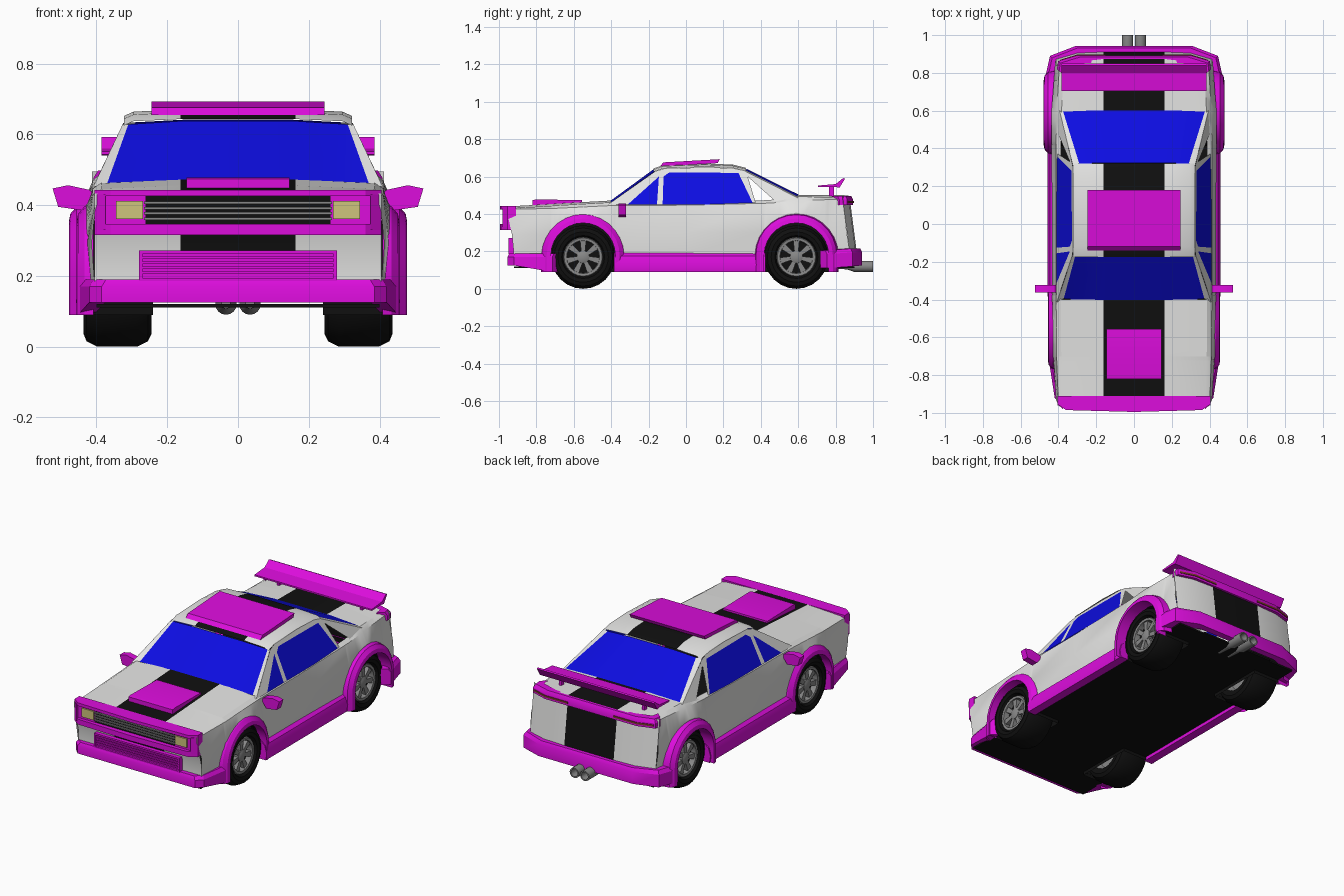
import bpy, bmesh
from math import sin, cos, pi, radians
from mathutils import Vector

if "Cube" in bpy.data.objects:
    bpy.data.objects.remove(bpy.data.objects["Cube"])


def material(name, rgb):
    m = bpy.data.materials.new(name)
    m.diffuse_color = (*rgb, 1)
    m.use_nodes = True
    m.node_tree.nodes["Principled BSDF"].inputs["Base Color"].default_value = m.diffuse_color
    return m


WHITE = material("white_paint", (0.78, 0.78, 0.77))
PINK = material("magenta_trim", (0.72, 0.004, 0.72))
BLACK = material("black", (0.005, 0.005, 0.005))
BLUE = material("blue_glass", (0.004, 0.004, 0.75))
GREY = material("grey_metal", (0.25, 0.25, 0.25))
YELLOW = material("headlight_yellow", (0.62, 0.56, 0.2))
RED = material("tail_red", (0.2, 0.04, 0.03))


def make(name, data, mats, index=None, shell=None):
    """Mesh object; shell = point that open surfaces must face away from."""
    verts, faces = data
    me = bpy.data.meshes.new(name)
    me.from_pydata([tuple(v) for v in verts], [], faces)
    for m in mats:
        me.materials.append(m)
    if index:
        for p, i in zip(me.polygons, index):
            p.material_index = i
    bm = bmesh.new()
    bm.from_mesh(me)
    if shell is None:
        bmesh.ops.remove_doubles(bm, verts=bm.verts, dist=1e-5)
        bmesh.ops.recalc_face_normals(bm, faces=bm.faces)
    else:
        bm.normal_update()
        for f in bm.faces:
            if f.normal.dot(f.calc_center_median() - Vector(shell)) < 0:
                f.normal_flip()
    bm.to_mesh(me)
    bm.free()
    ob = bpy.data.objects.new(name, me)
    bpy.context.collection.objects.link(ob)
    return ob


def merge(parts):
    verts, faces = [], []
    for v, f in parts:
        n = len(verts)
        verts += v
        faces += [[i + n for i in q] for q in f]
    return verts, faces


def grid(rows, wrap=False):
    n, m = len(rows), len(rows[0])
    faces = [(i * m + j, i * m + j + 1, (i + 1) % n * m + j + 1, (i + 1) % n * m + j)
             for i in range(n if wrap else n - 1) for j in range(m - 1)]
    return [p for r in rows for p in r], faces


def prism(pts, axis, a, b):
    put = {"x": lambda u, v, w: (w, u, v), "y": lambda u, v, w: (u, w, v),
           "z": lambda u, v, w: (u, v, w)}[axis]
    n = len(pts)
    faces = [list(range(n)), list(range(n, 2 * n))]
    faces += [(i, (i + 1) % n, n + (i + 1) % n, n + i) for i in range(n)]
    return [put(u, v, w) for w in (a, b) for u, v in pts], faces


def box(x0, x1, y0, y1, z0, z1):
    return prism([(x0, y0), (x1, y0), (x1, y1), (x0, y1)], "z", z0, z1)


def lathe(profile, put, n=24):
    return grid([[put(w, r * cos(2 * pi * k / n), r * sin(2 * pi * k / n)) for w, r in profile]
                 for k in range(n)], True)


def flip(data):
    return [(-x, y, z) for x, y, z in data[0]], data[1]


def both(data):
    return merge([data, flip(data)])


def band(half, sy, closed=True):
    """Bumper strip round one end of the car from half plan points (x, y, z0, z1)."""
    pts = half + ([(-x, y, a, b) for x, y, a, b in reversed(half)] if closed else [])
    rows = []
    for x, y, a, b in pts:
        s = 1 if x > 0 else -1
        xi, yi = x - s * 0.045, y - sy * 0.04
        rows.append([(xi, yi, a), (x, y, a), (x, y, b - 0.02), (x - s * 0.012, y - sy * 0.01, b), (xi, yi, b)])
    v, f = grid(rows)
    return v, f + [(0, 1, 2, 3, 4), tuple(range(len(v) - 5, len(v)))]


AXLES = (-0.55, 0.59)
AXZ = 0.18

# lower body: cross-sections along y, lower edge follows the wheel openings
KEYS = [(-0.92, .405, .40, .425, .44), (-0.70, .42, .41, .43, .455), (-0.40, .425, .412, .445, .472),
        (0.0, .425, .412, .447, .465), (0.45, .43, .412, .458, .485), (0.58, .43, .41, .47, .503),
        (0.84, .41, .395, .48, .50)]


def section(y):
    for a, b in zip(KEYS, KEYS[1:]):
        if a[0] <= y <= b[0]:
            t = (y - a[0]) / (b[0] - a[0])
            return [p + (q - p) * t for p, q in zip(a, b)][1:]


def end_y(x, z, y):
    if y < -0.91:
        return y - 0.04 * min(1, max(0, (z - 0.25) / 0.15))
    if y > 0.83:
        return y + 0.13 * (0.49 - z) + 0.035 * (1 - max(0, (abs(x) - 0.28) / 0.12))
    return y


ys = sorted([k[0] for k in KEYS] + [c + 0.175 * cos(k * pi / 12) for c in AXLES for k in range(13)])
rows = []
for y in ys:
    xl, xs, zs, zt = section(y)
    zb = AXZ + max([max(0, 0.175 ** 2 - (y - c) ** 2) ** 0.5 for c in AXLES])
    half = [(xl, zb), (xl + 0.008, zb + 0.45 * (zs - zb)), (xs, zs), (xs - 0.025, zt - 0.01), (0.162, zt)]
    full = half + [(-x, z) for x, z in reversed(half)]
    rows.append([(x, end_y(x, z, y), z) for x, z in full])
verts, faces = grid(rows)
keep = []
for f in faces:
    cy = sum(verts[i][1] for i in f) / 4
    if not (f[0] % 10 in (3, 4, 5) and -0.40 < cy < 0.58):
        keep.append(f)
make("body", (verts, keep), [WHITE, BLACK], [int(f[0] % 10 == 4) for f in keep], (0, 0, 0.25))

# front and rear panels with the centre stripe
for name, y, xe, zs in (("front_panel", -0.92, .405, (.18, .25, .32, .40, .432)),
                        ("rear_panel", 0.84, .413, (.18, .27, .36, .45, .495))):
    cols = (-xe, -.30, -.162, .162, .30, xe)
    d = grid([[(x, end_y(x, z, y), z) for x in cols] for z in zs])
    make(name, d, [WHITE, BLACK], [int(f[0] % 6 == 2) for f in d[1]], (0, 0, 0.25))


# cabin sides: pillars, rail and glass lying in the leaning side plane
def side(pts):
    return [(0.41 - (z - 0.45) * 0.47, y, z) for y, z in pts], [list(range(len(pts)))]


frame = [
    [(-.415, .452), (-.31, .452), (-.145, .60), (-.165, .628)],
    [(-.155, .452), (-.125, .452), (-.12, .60), (-.145, .60)],
    [(-.165, .628), (-.145, .60), (-.12, .60), (-.09, .622), (-.12, .642)],
    [(-.12, .642), (-.09, .622), (.28, .62), (.31, .632), (.25, .645), (.1, .65)],
    [(.28, .62), (.36, .452), (.375, .452), (.33, .60), (.31, .632)],
    [(.31, .632), (.33, .60), (.475, .47), (.60, .485)],
    [(.375, .452), (.42, .455), (.475, .47), (.60, .485), (.60, .455)]]
glass = [[(-.31, .452), (-.155, .452), (-.145, .60)],
         [(-.125, .452), (.36, .452), (.28, .62), (-.09, .622), (-.12, .60)]]
MID = (0, 0.08, 0.4)
make("cabin_pillars", both(merge([side(p) for p in frame])), [WHITE], shell=MID)
make("side_windows", both(merge([side(p) for p in glass])), [BLUE], shell=MID)


# windscreen and rear window, each with white edges
def screen(name, low, high):
    def row(p):
        (xo, yo, zo), (xg, yg, zg), (yc, zc) = p
        return ([(-xo, yo, zo), (-xg, yg, zg), (-xg / 2, yg * .3 + yc * .7, zg * .3 + zc * .7)]
                + [(xg / 2, yg * .3 + yc * .7, zg * .3 + zc * .7), (xg, yg, zg), (xo, yo, zo)])
    d = grid([row(low), row(high)])
    make(name, d, [WHITE, BLUE], [0, 1, 1, 1, 0], MID)


screen("windscreen", ((.409, -.415, .452), (.372, -.395, .455), (-.42, .468)),
       ((.326, -.165, .628), (.31, -.165, .628), (-.18, .642)))
screen("rear_window", ((.394, .60, .485), (.375, .595, .495), (.605, .507)),
       ((.324, .31, .632), (.29, .32, .634), (.325, .645)))

# roof
rows = []
for y, z in ((-.175, .643), (-.12, .662), (.1, .67), (.25, .664), (.32, .647)):
    half = [(.322, z - .018), (.295, z - .006), (.162, z)]
    rows.append([(x, y, h) for x, h in half] + [(-x, y, h) for x, h in reversed(half)])
d = grid(rows)
make("roof", d, [WHITE, BLACK], [int(f[0] % 6 == 2) for f in d[1]], MID)

# roof plate and hood plate
make("roof_plate", prism([(-.14, .655), (.17, .672), (.18, .693), (-.12, .676)], "x", -.245, .245), [PINK])
make("hood_plate", prism([(-.82, .44), (-.82, .474), (-.80, .478), (-.555, .474), (-.555, .45)],
                         "x", -.145, .145), [PINK])

# floor
make("floor", merge([box(-.24, .24, -.92, .90, .11, .12), box(-.42, .42, -.375, .415, .11, .12),
                     box(-.40, .40, -.92, -.725, .11, .12), box(-.41, .41, .765, .89, .11, .12)]), [BLACK])


# wheel arches, wells and wheels
def arch(c, prof):
    path = [(1, 0, AXZ - .09)] + [(cos(k * pi / 14), sin(k * pi / 14), 0) for k in range(15)] + [(-1, 0, AXZ - .09)]
    return grid([[(x, c + r * u, AXZ + r * v - drop) for x, r in prof] for u, v, drop in path])


for c, xo, end in zip(AXLES, (.456, .478), ("front", "rear")):
    make(end + "_arches", both(arch(c, [(.408, .226), (xo - .022, .216), (xo - .004, .195), (xo, .172), (.40, .172)])),
         [PINK])
    make(end + "_wheel_wells", both(arch(c, [(.412, .176), (.24, .176), (.24, 0)])), [BLACK])

    def put(w, a, b, c=c):
        return (w, c + a, .17 + b)
    tyre = lathe([(.405, .104), (.43, .115), (.436, .135), (.428, .155), (.397, .17), (.285, .17),
                  (.255, .155), (.245, .135), (.25, .104)], put)
    make(end + "_tyres", both(tyre), [BLACK])
    make(end + "_wheel_backing", both(lathe([(.385, .09), (.385, 0)], put)), [BLACK])
    rim = [lathe([(.405, .108), (.42, .102), (.418, .088), (.384, .085)], put),
           lathe([(.385, .036), (.412, .034), (.418, .02), (.418, 0)], put, 14),
           lathe([(.25, .106), (.29, .085), (.29, 0)], put)]
    for k in range(7):
        a = 2 * pi * k / 7 + pi / 2
        rim.append(prism([(c + r * cos(a) - w * sin(a), .17 + r * sin(a) + w * cos(a))
                          for r, w in ((.025, -.010), (.092, -.017), (.092, .017), (.025, .010))], "x", .384, .41))
    make(end + "_rims", both(merge(rim)), [GREY])

# skirts and bumpers
skirt = [(.40, .09), (.452, .09), (.458, .13), (.445, .175), (.42, .195), (.40, .195)]
make("side_skirts", both(prism([(x, z) for x, z in skirt], "y", -.385, .425)), [PINK])
make("front_lip", band([(.452, -.715, .09, .19), (.42, -.92, .125, .19), (.385, -.955, .125, .19)], -1), [PINK])
make("rear_bumper", band([(.475, .755, .11, .205), (.445, .89, .12, .215), (.31, .942, .125, .215)], 1), [PINK])

# nose: surround, lights and grilles
hull = [(-.405, -.955), (-.36, -.985), (0, -.995), (.36, -.985), (.405, -.955), (.405, -.91), (-.405, -.91)]
make("nose_surround", merge([prism(hull, "z", .425, .443), prism(hull, "z", .315, .346),
                             both(prism([(.375, -.98), (.405, -.955), (.405, -.91), (.375, -.91)], "z", .33, .43)),
                             both(box(.262, .38, -.966, -.93, .34, .43))]), [PINK])
make("headlights", both(box(.268, .345, -.974, -.95, .36, .412)), [YELLOW])
make("grille_backing", box(-.265, .265, -.964, -.94, .345, .426), [BLACK])
make("grille_bars", merge([box(-.265, .265, -.974, -.96, z, z + .007) for z in (.358, .373, .388, .403)]), [GREY])
make("lower_grille", merge([box(-.28, .28, -.938, -.91, .186, .272), box(-.28, .28, -.95, -.93, .262, .272),
                            box(-.28, .28, -.95, -.93, .186, .194), both(box(.27, .28, -.95, -.93, .186, .272))]
                           + [box(-.27, .27, -.947, -.93, z, z + .007) for z in (.205, .219, .233, .247)]), [PINK])

# tail strip and lights
make("tail_strip", band([(.408, .82, .447, .497), (.402, .862, .447, .497), (.30, .893, .447, .497)], 1), [PINK])
make("tail_lights", both(prism([(.15, .897), (.30, .897), (.392, .869), (.39, .86), (.30, .888), (.15, .888)],
                               "z", .459, .470)), [RED])

# rear wing
make("rear_wing", prism([(.705, .543), (.705, .552), (.80, .56), (.84, .592), (.85, .588), (.82, .54), (.80, .545)],
                        "x", -.385, .385), [PINK])
make("wing_supports", both(box(.265, .28, .765, .79, .49, .55)), [PINK])

# door mirrors
make("mirrors", both(prism([(.405, .43), (.44, .385), (.508, .395), (.524, .447), (.48, .456), (.42, .443)],
                           "y", -.362, -.322)), [PINK])

# exhausts
make("exhausts", both(lathe([(.78, .012), (.86, .016), (.90, .03), (1.0, .03), (1.0, .022), (.95, .02), (.95, 0)],
                            lambda w, a, b: (.034 + a, w, .12 + b), 16)), [GREY])

# smooth curved surfaces, keep hard edges
bpy.ops.object.select_all(action="SELECT")
bpy.context.view_layer.objects.active = bpy.data.objects["body"]
bpy.ops.object.shade_smooth_by_angle(angle=radians(28))
